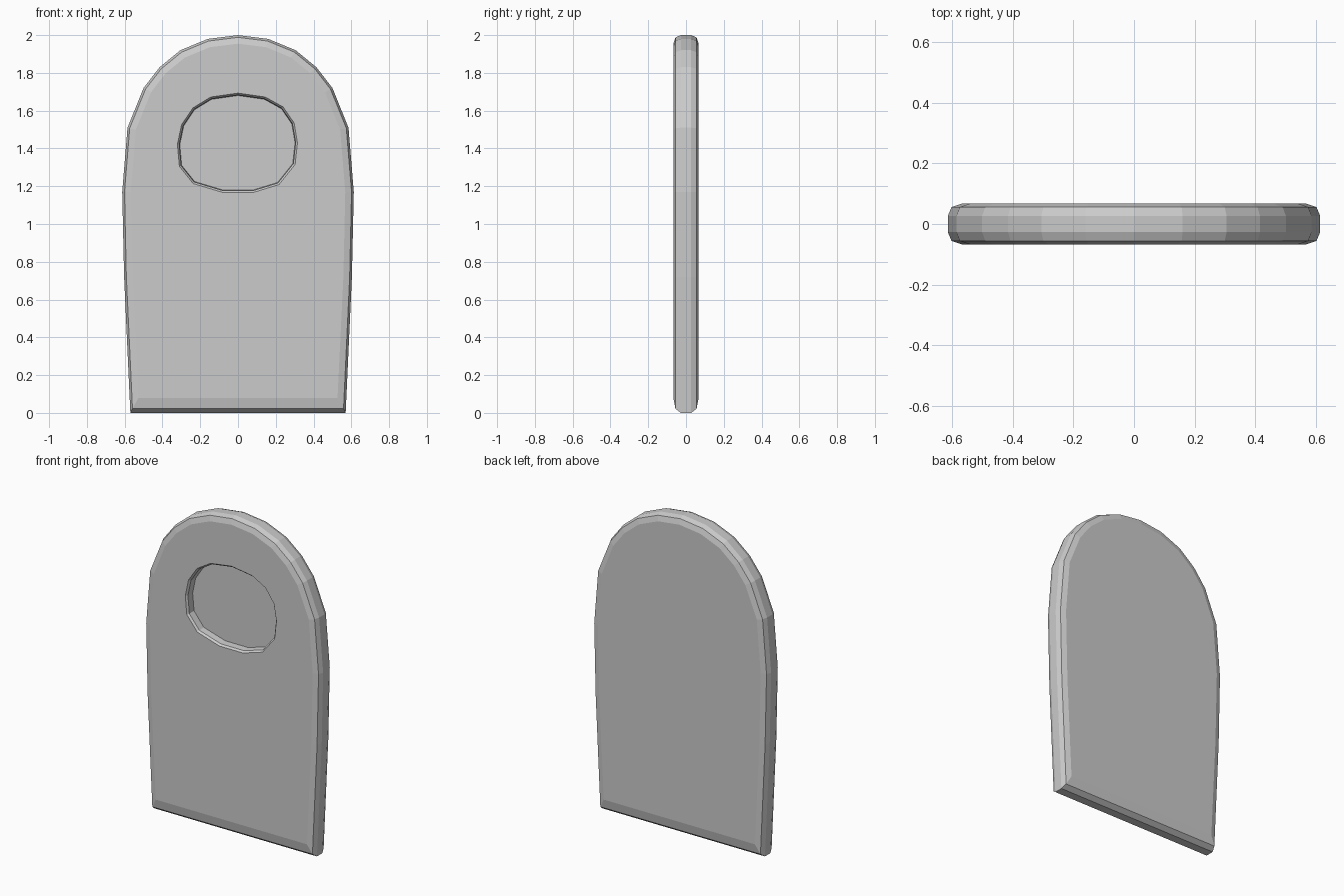
import bpy, bmesh
from mathutils import Vector

if "Cube" in bpy.data.objects:
    bpy.data.objects.remove(bpy.data.objects["Cube"])


def inset(points, d):
    """Mitred inset of a counter-clockwise (x, z) outline."""
    out = []
    n = len(points)
    for i in range(n):
        a, b, c = (Vector(points[k % n]) for k in (i - 1, i, i + 1))
        e1, e2 = (b - a).normalized(), (c - b).normalized()
        n1, n2 = Vector((-e1.y, e1.x)), Vector((-e2.y, e2.x))
        out.append(b + (n1 + n2) * (d / (1 + n1.dot(n2))))
    return out


def loft(name, points, rings):
    """Stack inset copies of an outline along y; rings are (y, inset)."""
    bm = bmesh.new()
    loops = [[bm.verts.new((p[0], y, p[1])) for p in inset(points, d)] for y, d in rings]
    n = len(points)
    for a, b in zip(loops, loops[1:]):
        for i in range(n):
            j = (i + 1) % n
            bm.faces.new((a[i], a[j], b[j], b[i]))
    bm.faces.new(loops[0])
    bm.faces.new(loops[-1])
    bmesh.ops.recalc_face_normals(bm, faces=bm.faces)
    me = bpy.data.meshes.new(name)
    bm.to_mesh(me)
    bm.free()
    ob = bpy.data.objects.new(name, me)
    bpy.context.collection.objects.link(ob)
    return ob


# Arched slab with a two-step rounded rim
half = [(0.57, 0), (0.603, 0.72), (0.613, 1.17), (0.585, 1.51), (0.5, 1.72),
        (0.415, 1.83), (0.305, 1.92), (0.16, 1.98)]
outline = half + [(0, 2.0)] + [(-x, z) for x, z in reversed(half)]
slab = loft("arched_slab", outline,
            [(-0.067, 0.045), (-0.056, 0.012), (-0.027, 0),
             (0.027, 0), (0.056, 0.012), (0.067, 0.045)])

# The bottom rim is wider than the sides
for v in slab.data.vertices:
    if v.co.z < 0.1:
        y = abs(v.co.y)
        v.co.z = 0.08 if y > 0.06 else 0.022 if y > 0.04 else 0

# Shallow oval recess in the front, with a chamfered lip
oval = [(0.08, 1.18), (0.21, 1.22), (0.29, 1.32), (0.302, 1.43), (0.285, 1.53),
        (0.23, 1.61), (0.14, 1.66), (0, 1.68), (-0.14, 1.66), (-0.23, 1.605),
        (-0.287, 1.52), (-0.308, 1.42), (-0.298, 1.31), (-0.23, 1.225), (-0.08, 1.18)]
cutter = loft("recess_cutter", oval,
              [(-0.1, -0.013), (-0.0672, -0.013), (-0.055, -0.003), (-0.012, 0.0)])
cutter.hide_render = True

mod = slab.modifiers.new("recess", 'BOOLEAN')
mod.operation = 'DIFFERENCE'
mod.solver = 'EXACT'
mod.object = cutter
bpy.context.view_layer.objects.active = slab
slab.select_set(True)
bpy.ops.object.modifier_apply(modifier=mod.name)
bpy.data.objects.remove(cutter, do_unlink=True)
